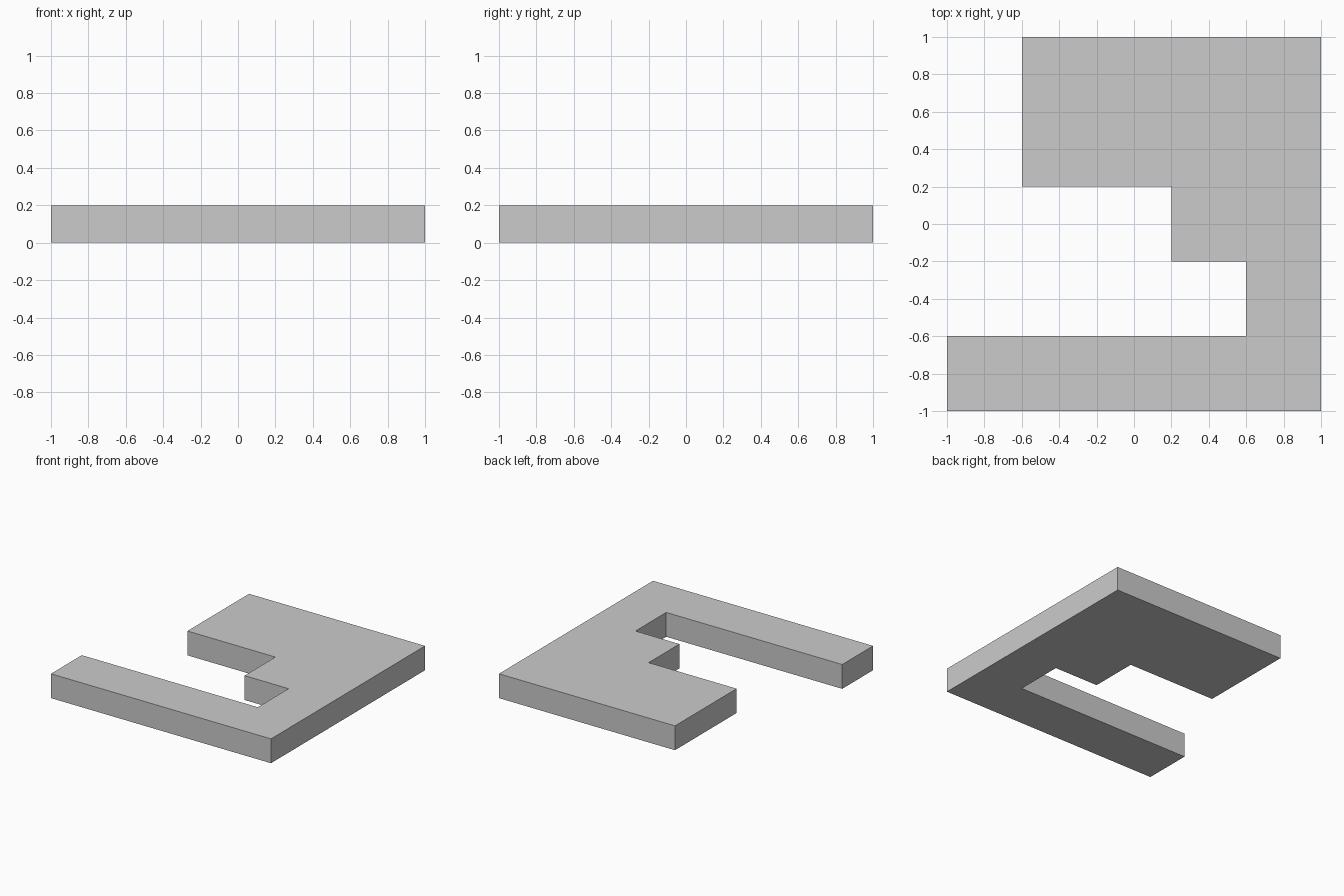
import bpy
import bmesh

if "Cube" in bpy.data.objects:
    bpy.data.objects.remove(bpy.data.objects["Cube"])

THICKNESS = 0.2

# Plan outline of the slab, counter-clockwise from the front left corner
OUTLINE = [(-1, -1), (1, -1), (1, 1), (-0.6, 1), (-0.6, 0.2),
           (0.2, 0.2), (0.2, -0.2), (0.6, -0.2), (0.6, -0.6), (-1, -0.6)]


def extruded_plate(name, outline, height):
    bm = bmesh.new()
    base = bm.faces.new([bm.verts.new((x, y, 0)) for x, y in outline])
    result = bmesh.ops.extrude_face_region(bm, geom=[base], use_keep_orig=True)
    top = [g for g in result["geom"] if isinstance(g, bmesh.types.BMVert)]
    bmesh.ops.translate(bm, verts=top, vec=(0, 0, height))
    bmesh.ops.recalc_face_normals(bm, faces=bm.faces)
    mesh = bpy.data.meshes.new(name)
    bm.to_mesh(mesh)
    bm.free()
    obj = bpy.data.objects.new(name, mesh)
    bpy.context.collection.objects.link(obj)
    return obj


# Flat slab with a stepped notch open to the left
extruded_plate("notched_slab", OUTLINE, THICKNESS)
